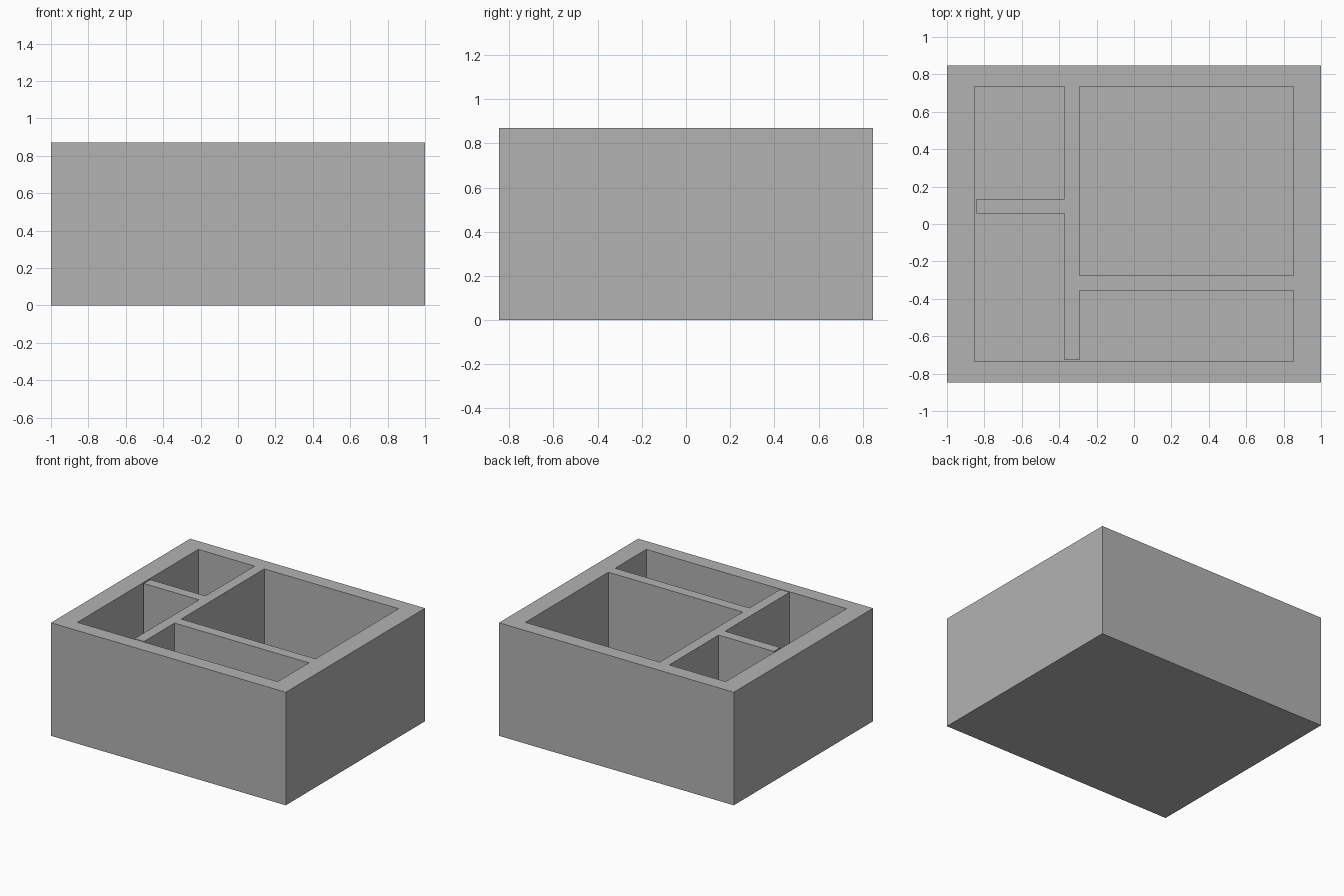
import bpy
import bmesh

if "Cube" in bpy.data.objects:
    bpy.data.objects.remove(bpy.data.objects["Cube"], do_unlink=True)

HEIGHT, FLOOR = 0.87, 0.11

# Grid lines: outer sides, cavity sides, slim gaps and divider sides
xs = [-1, -0.853, -0.842, -0.372, -0.291, 0.853, 1]
ys = [-0.847, -0.735, -0.727, -0.356, -0.275, 0.056, 0.134, 0.735, 0.847]

# Dividers as x and y ranges; two stop just short of the outer wall
dividers = [
    ((-0.372, -0.291), (-0.727, 0.735)),  # long divider
    ((-0.842, -0.372), (0.056, 0.134)),   # left divider
    ((-0.291, 0.853), (-0.356, -0.275)),  # front divider
]


def inside(point, box):
    return all(lo < c < hi for c, (lo, hi) in zip(point, box))


def is_pocket(face):
    c = face.calc_center_median()
    cavity = ((xs[1], xs[-2]), (ys[1], ys[-2]))
    return inside(c, cavity) and not any(inside(c, d) for d in dividers)


def extrude_to(bm, faces, z):
    """Extrude a flat region to a height, leaving side walls behind."""
    result = bmesh.ops.extrude_face_region(bm, geom=faces)
    for v in result["geom"]:
        if isinstance(v, bmesh.types.BMVert):
            v.co.z = z


# Flat top sheet
bm = bmesh.new()
grid = [[bm.verts.new((x, y, HEIGHT)) for x in xs] for y in ys]
for low, high in zip(grid, grid[1:]):
    for i in range(len(xs) - 1):
        bm.faces.new((low[i], low[i + 1], high[i + 1], high[i]))

# Sink the compartments
pockets = [f for f in bm.faces if is_pocket(f)]
extrude_to(bm, pockets, FLOOR)
bmesh.ops.delete(bm, geom=[f for f in pockets if f.is_valid], context="FACES_ONLY") \
    if any(f.is_valid and f.calc_center_median().z > HEIGHT - 0.01 for f in pockets) else None

# Outer sides and underside
rim = [e for e in bm.edges if e.is_boundary
       and all(abs(v.co.x) > 0.99 or abs(v.co.y) > 0.84 for v in e.verts)]
walls = bmesh.ops.extrude_edge_only(bm, edges=rim)["geom"]
for v in walls:
    if isinstance(v, bmesh.types.BMVert):
        v.co.z = 0
bottom = [e for e in walls if isinstance(e, bmesh.types.BMEdge)
          and all(v.co.z == 0 for v in e.verts)]
bmesh.ops.contextual_create(bm, geom=bottom)
bmesh.ops.recalc_face_normals(bm, faces=bm.faces)

mesh = bpy.data.meshes.new("divided_tray")
bm.to_mesh(mesh)
bm.free()
tray = bpy.data.objects.new("divided_tray", mesh)
bpy.context.collection.objects.link(tray)

# Plain grey
grey = bpy.data.materials.new("plain_grey")
grey.use_nodes = True
colour = (0.45, 0.45, 0.45, 1)
grey.diffuse_color = colour
grey.node_tree.nodes["Principled BSDF"].inputs["Base Color"].default_value = colour
mesh.materials.append(grey)
